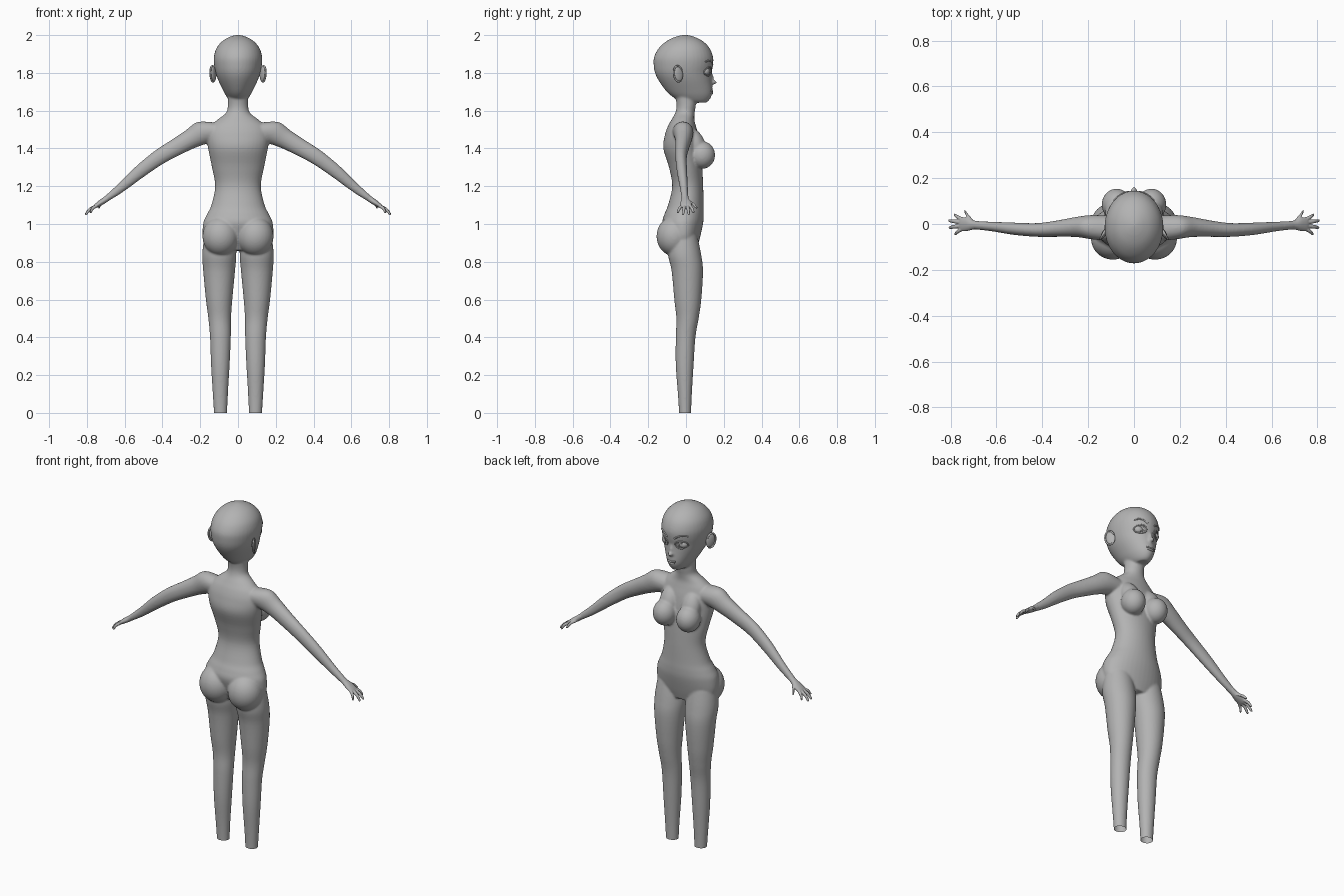
import bpy, bmesh, math
from mathutils import Vector, Matrix
from mathutils.bvhtree import BVHTree

if "Cube" in bpy.data.objects:
    bpy.data.objects.remove(bpy.data.objects["Cube"])

grey = bpy.data.materials.new("plain grey")
grey.diffuse_color = (0.45, 0.45, 0.45, 1)
grey.use_nodes = True
grey.node_tree.nodes["Principled BSDF"].inputs["Base Color"].default_value = grey.diffuse_color


def spline(rows, steps=5):
    """Catmull-Rom interpolation of number tuples."""
    out = []
    for i in range(len(rows) - 1):
        p = [rows[max(0, min(len(rows) - 1, i + k))] for k in (-1, 0, 1, 2)]
        for j in range(steps):
            t = j / steps
            out.append([0.5 * (2 * b + (c - a) * t + (2 * a - 5 * b + 4 * c - d) * t * t
                               + (3 * b - a - 3 * c + d) * t ** 3) for a, b, c, d in zip(*p)])
    return out + [list(rows[-1])]


def loft(bm, rows, across=(1, 0, 0), n=40):
    """Closed skin through ellipses (x, y, z, half across, half along y)."""
    u, rings = Vector(across).normalized(), []
    for x, y, z, a, b in spline(rows):
        rings.append([bm.verts.new(Vector((x, y, z)) + u * (a * math.cos(k * math.tau / n))
                      + Vector((0, b * math.sin(k * math.tau / n), 0))) for k in range(n)])
    for r, q in zip(rings, rings[1:]):
        for k in range(n):
            bm.faces.new((r[k], r[(k + 1) % n], q[(k + 1) % n], q[k]))
    bm.faces.new(rings[0][::-1])
    bm.faces.new(rings[-1])


def upright(bm, rows, x=0):
    """Loft from (z, half width, front y, back y, optional x)."""
    loft(bm, [(r[4] if len(r) > 4 else x, (r[2] + r[3]) / 2, r[0], r[1], (r[2] - r[3]) / 2)
              for r in rows])


def ball(bm, c, size, turn=0, tilt=0):
    m = (Matrix.Translation(c) @ Matrix.Rotation(turn, 4, 'Z') @ Matrix.Rotation(tilt, 4, 'X')
         @ Matrix.Diagonal((*size, 1)))
    bmesh.ops.create_uvsphere(bm, u_segments=32, v_segments=20, radius=1, matrix=m)


def finish(name, bm, voxel=0, smooth=0, cut=False):
    me = bpy.data.meshes.new(name)
    bmesh.ops.recalc_face_normals(bm, faces=bm.faces)
    bm.to_mesh(me)
    ob = bpy.data.objects.new(name, me)
    bpy.context.collection.objects.link(ob)
    if voxel:
        r = ob.modifiers.new("fuse", 'REMESH')
        r.mode, r.voxel_size = 'VOXEL', voxel
        s = ob.modifiers.new("soften", 'SMOOTH')
        s.factor, s.iterations = 0.5, smooth
        bpy.context.view_layer.update()
        me = bpy.data.meshes.new_from_object(ob.evaluated_get(bpy.context.evaluated_depsgraph_get()))
        ob.modifiers.clear()
        ob.data = me
    if cut:  # open, flat leg ends on the ground
        b = bmesh.new()
        b.from_mesh(me)
        bmesh.ops.bisect_plane(b, geom=b.verts[:] + b.edges[:] + b.faces[:], plane_co=(0, 0, 0),
                               plane_no=(0, 0, 1), clear_inner=True)
        b.to_mesh(me)
        b.free()
    me.materials.clear()
    me.materials.append(grey)
    me.shade_smooth()
    bm.free()
    return ob


def wire(name, pts, r, cyclic=False):
    cu = bpy.data.curves.new(name, 'CURVE')
    cu.dimensions, cu.bevel_depth, cu.bevel_resolution, cu.use_fill_caps = '3D', r, 2, True
    sp = cu.splines.new('POLY')
    sp.points.add(len(pts) - 1)
    for p, co in zip(sp.points, pts):
        p.co = (*co, 1)
    sp.use_cyclic_u = cyclic
    cu.materials.append(grey)
    bpy.context.collection.objects.link(bpy.data.objects.new(name, cu))


# body: torso and neck
bm = bmesh.new()
upright(bm, [(.86, .13, .055, -.07), (.92, .182, .072, -.10), (1.0, .185, .09, -.125),
             (1.05, .165, .094, -.115), (1.1, .141, .093, -.095), (1.2, .121, .091, -.073),
             (1.3, .138, .086, -.09), (1.4, .158, .078, -.12), (1.47, .165, .066, -.112),
             (1.52, .145, .052, -.095), (1.555, .105, .044, -.075), (1.59, .062, .046, -.056),
             (1.63, .054, .052, -.05), (1.69, .055, .055, -.06)])
# head
upright(bm, [(1.642, .03, .105, .0), (1.655, .046, .122, -.04), (1.68, .064, .136, -.08),
             (1.71, .08, .14, -.11), (1.76, .104, .137, -.145), (1.8, .118, .136, -.164),
             (1.84, .126, .143, -.171), (1.88, .128, .144, -.17), (1.92, .119, .131, -.152),
             (1.95, .101, .11, -.126), (1.975, .074, .078, -.092), (1.993, .038, .038, -.05),
             (2.001, .008, .002, -.014)])
# nose
ball(bm, (0, .138, 1.75), (.014, .026, .012))
ball(bm, (0, .131, 1.775), (.011, .016, .035), 0, .2)
for s in (-1, 1):
    # legs, running below the ground for a clean cut
    upright(bm, [(.94, .08, .06, -.09, s * .098), (.84, .09, .08, -.095, s * .099),
                 (.75, .084, .09, -.076, s * .1), (.6, .07, .081, -.062, s * .1),
                 (.5, .06, .067, -.051, s * .097), (.4, .055, .05, -.054, s * .093),
                 (.25, .049, .04, -.054, s * .0935), (.1, .04, .031, -.043, s * .0935),
                 (0, .035, .027, -.037, s * .0925), (-.06, .034, .026, -.036, s * .0925)])
    # buttocks
    ball(bm, (s * .092, -.062, .935), (.096, .094, .105))
    # breasts
    ball(bm, (s * .076, .085, 1.365), (.065, .069, .073))
    ball(bm, (s * .07, .052, 1.42), (.056, .05, .088), 0, .35)
    # arms
    loft(bm, [(s * .10, -.02, 1.485, .065, .055), (s * .18, -.014, 1.484, .066, .053),
              (s * .25, -.013, 1.45, .053, .044), (s * .33, -.02, 1.405, .046, .036),
              (s * .42, -.026, 1.352, .041, .03), (s * .52, -.021, 1.277, .035, .027),
              (s * .62, -.011, 1.192, .025, .021), (s * .70, -.005, 1.131, .016, .018)],
         (s * .55, 0, .83))
body = finish("body", bm, .006, 6, True)

# hands
bm = bmesh.new()
for s in (-1, 1):
    up = (s * .57, 0, .82)
    loft(bm, [(s * .675, -.006, 1.15, .016, .018), (s * .70, -.004, 1.131, .016, .02),
              (s * .725, -.001, 1.114, .015, .029), (s * .752, -.001, 1.096, .011, .031),
              (s * .762, -.001, 1.088, .006, .027)], up, 24)
    for start, tip in (((.705, .012, 1.12), (.74, .058, 1.085)),
                       ((.75, .021, 1.096), (.785, .041, 1.06)),
                       ((.755, .008, 1.094), (.81, .015, 1.05)),
                       ((.755, -.008, 1.094), (.808, -.016, 1.05)),
                       ((.75, -.022, 1.096), (.783, -.046, 1.06))):
        a, b = Vector(start), Vector(tip)
        mid = a.lerp(b, .5) + Vector((.003, 0, .005))
        loft(bm, [(s * p.x, p.y, p.z, r, r) for p, r in
                  ((a, .009), (mid, .0085), (a.lerp(b, .9), .0065), (b, .003))], up, 12)
finish("hands", bm, .003, 3)

# height of the face surface, used to seat the features
fb = bmesh.new()
fb.from_mesh(body.data)
tree = BVHTree.FromBMesh(fb)


def on_face(x, z, off=0):
    hit = tree.ray_cast(Vector((x, 1, z)), Vector((0, -1, 0)))[0]
    return Vector((x, (hit.y if hit else .1) + off, z))


def ring(cx, cz, rx, rz, off, n=24):
    return [on_face(cx + rx * math.cos(k * math.tau / n), cz + rz * math.sin(k * math.tau / n), off)
            for k in range(n)]


eyes, ears = bmesh.new(), bmesh.new()
for s in (-1, 1):
    side = "left" if s < 0 else "right"
    # eyes, lids and iris rims
    ball(eyes, on_face(s * .053, 1.808, -.019), (.028, .024, .024))
    wire(side + "_eyelid", ring(s * .053, 1.808, .029, .023, 0), .0035, True)
    wire(side + "_iris", ring(s * .051, 1.808, .012, .014, .004), .002, True)
    # brows
    wire(side + "_brow", [on_face(s * (.022 + .065 * t), 1.845 + .02 * math.sin(t * 2.4))
                          for t in [k / 8 for k in range(9)]], .0045)
    # ears: flared shell with a rim
    ball(ears, (s * .13, -.04, 1.795), (.010, .026, .042), s * .5, .15)
    turn = Matrix.Translation((s * .134, -.042, 1.795)) @ Matrix.Rotation(s * .5, 4, 'Z') \
        @ Matrix.Rotation(.15, 4, 'X')
    wire(side + "_ear_rim", [turn @ Vector((0, .026 * math.cos(a), .042 * math.sin(a)))
                             for a in [.3 + k * 4.8 / 20 for k in range(21)]], .005)
finish("eyes", eyes)
finish("ears", ears)

# lips
for name, z, w, r in (("upper_lip", 1.702, .024, .005), ("lower_lip", 1.692, .019, .006)):
    wire(name, [on_face(w * t, z + .003 * abs(t), 0) for t in [k / 5 - 1 for k in range(11)]], r)
fb.free()
